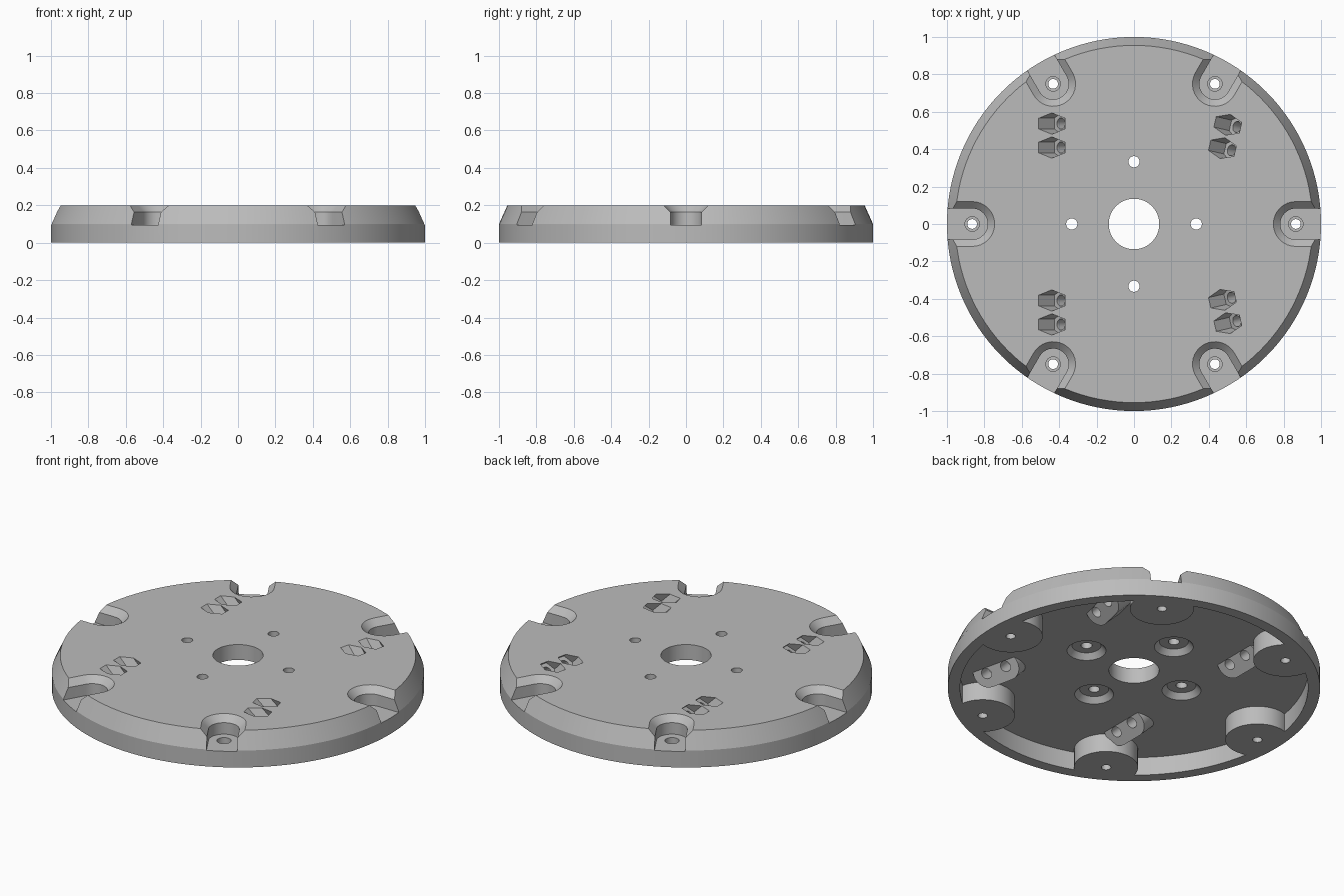
import bpy, bmesh, math
from mathutils import Vector, Matrix

if "Cube" in bpy.data.objects:
    bpy.data.objects.remove(bpy.data.objects["Cube"])

GREY = bpy.data.materials.new("plain_grey")
GREY.diffuse_color = (0.5, 0.5, 0.5, 1)
GREY.use_nodes = True
GREY.node_tree.nodes["Principled BSDF"].inputs["Base Color"].default_value = GREY.diffuse_color


def loft(name, rings):
    """Closed solid skinned through equal-length rings of points."""
    bm = bmesh.new()
    loops = [[bm.verts.new(p) for p in ring] for ring in rings]
    n = len(loops[0])
    for a, b in zip(loops, loops[1:]):
        for i in range(n):
            bm.faces.new((a[i], a[(i + 1) % n], b[(i + 1) % n], b[i]))
    bm.faces.new(loops[0][::-1])
    bm.faces.new(loops[-1])
    bmesh.ops.recalc_face_normals(bm, faces=bm.faces[:])
    me = bpy.data.meshes.new(name)
    bm.to_mesh(me)
    bm.free()
    me.materials.append(GREY)
    ob = bpy.data.objects.new(name, me)
    bpy.context.collection.objects.link(ob)
    return ob


def circle(r, n, z, start=0.0):
    return [Vector((r * math.cos(start + math.tau * i / n),
                    r * math.sin(start + math.tau * i / n), z)) for i in range(n)]


def lathe(name, profile, n=32, mat=Matrix(), start=0.0):
    """Turned solid from (radius, z) pairs."""
    return loft(name, [[mat @ p for p in circle(r, n, z, start)] for r, z in profile])


def stadium(r, x0, x1, z, n=16):
    """Slot outline running along x with round ends."""
    pts = []
    for cx, a0 in ((x1, -math.pi / 2), (x0, math.pi / 2)):
        for i in range(n + 1):
            a = a0 + math.pi * i / n
            pts.append(Vector((cx + r * math.cos(a), r * math.sin(a), z)))
    return pts


def cut(target, tools):
    """Subtract each tool in turn and remove it."""
    for tool in tools:
        mod = target.modifiers.new("cut", 'BOOLEAN')
        mod.operation, mod.solver, mod.object = 'DIFFERENCE', 'EXACT', tool
        dg = bpy.context.evaluated_depsgraph_get()
        me = bpy.data.meshes.new_from_object(target.evaluated_get(dg))
        target.modifiers.clear()
        target.data = me
        bpy.data.objects.remove(tool)


def turned(angle, x=0.0):
    return Matrix.Rotation(angle, 4, 'Z') @ Matrix.Translation((x, 0, 0))


SIXTHS = [math.radians(60 * i) for i in range(6)]
PLATE = 0.109   # underside of the top plate

# Tilted socket pairs: centre x, centre y, heading
PAIRS = []
for s in (1, -1):
    PAIRS.append((-0.44, 0.473 * s, 0.0))
    PAIRS.append((0.487, 0.468 * s, math.radians(-13 * s)))


def socket_frame(x, y, heading):
    """Local z points up and back along the 45 degree socket axis."""
    return (Matrix.Translation((x, y, 0.2)) @ Matrix.Rotation(heading, 4, 'Z')
            @ Matrix.Rotation(-math.pi / 4, 4, 'Y'))


# Disc body with bevelled upper rim
body = lathe("disc_body", [(1, 0), (1, 0.1), (0.955, 0.2)], 128)

# Underside hollow, leaving round bosses and tilted pads standing
hollow = lathe("hollow", [(0.935, -0.1), (0.935, PLATE)], 128)
keep = [lathe("boss", [(0.172, -0.2), (0.172, 0.15)], 48, turned(a, 0.865)) for a in SIXTHS]
for x, y, h in PAIRS:
    m = socket_frame(x, y, h)
    axis = (m.to_3x3() @ Vector((0, 0, 1))).normalized()
    outline = [Vector((p.y, p.x, -0.16)) for p in stadium(0.08, -0.064, 0.064, 0)]
    face = [m @ p for p in outline]
    root = [p + axis * ((0.15 - p.z) / axis.z) for p in face]
    keep.append(loft("pad", [face, root]))
cut(hollow, keep)
cut(body, [hollow])

# Flared rim slots with counterbored screw holes
tools = []
for a in SIXTHS:
    m = turned(a, 0.865)
    tools.append(loft("slot", [[m @ p for p in stadium(r, 0, 0.3, z)]
                               for r, z in ((0.083, 0.095), (0.083, 0.163),
                                            (0.12, 0.2), (0.14, 0.2216))]))
    tools.append(lathe("screw_hole", [(0.026, -0.1), (0.026, 0.06), (0.039, 0.06),
                                      (0.039, 0.12)], 24, m))

# Centre bore and four holes with tapered recesses underneath
tools.append(lathe("bore", [(0.135, -0.1), (0.135, 0.3)], 64))
for i in range(4):
    tools.append(lathe("mount_hole", [(0.108, 0.09), (0.105, PLATE), (0.078, 0.14),
                                      (0.03, 0.14), (0.03, 0.3)], 32,
                       turned(i * math.pi / 2, 0.333)))

# Hexagonal pockets with through holes on the tilted axes
for x, y, h in PAIRS:
    for side in (-0.064, 0.064):
        m = socket_frame(x, y, h) @ Matrix.Translation((0, side, 0))
        tools.append(lathe("hex_pocket", [(0.057, -0.07), (0.057, 0.12)], 6, m, math.pi / 6))
        tools.append(lathe("socket_hole", [(0.03, -0.25), (0.03, -0.05)], 24, m))
cut(body, tools)

# Smooth round surfaces, crisp edges
bpy.context.view_layer.objects.active = body
body.select_set(True)
bpy.ops.object.shade_smooth_by_angle(angle=math.radians(20))
